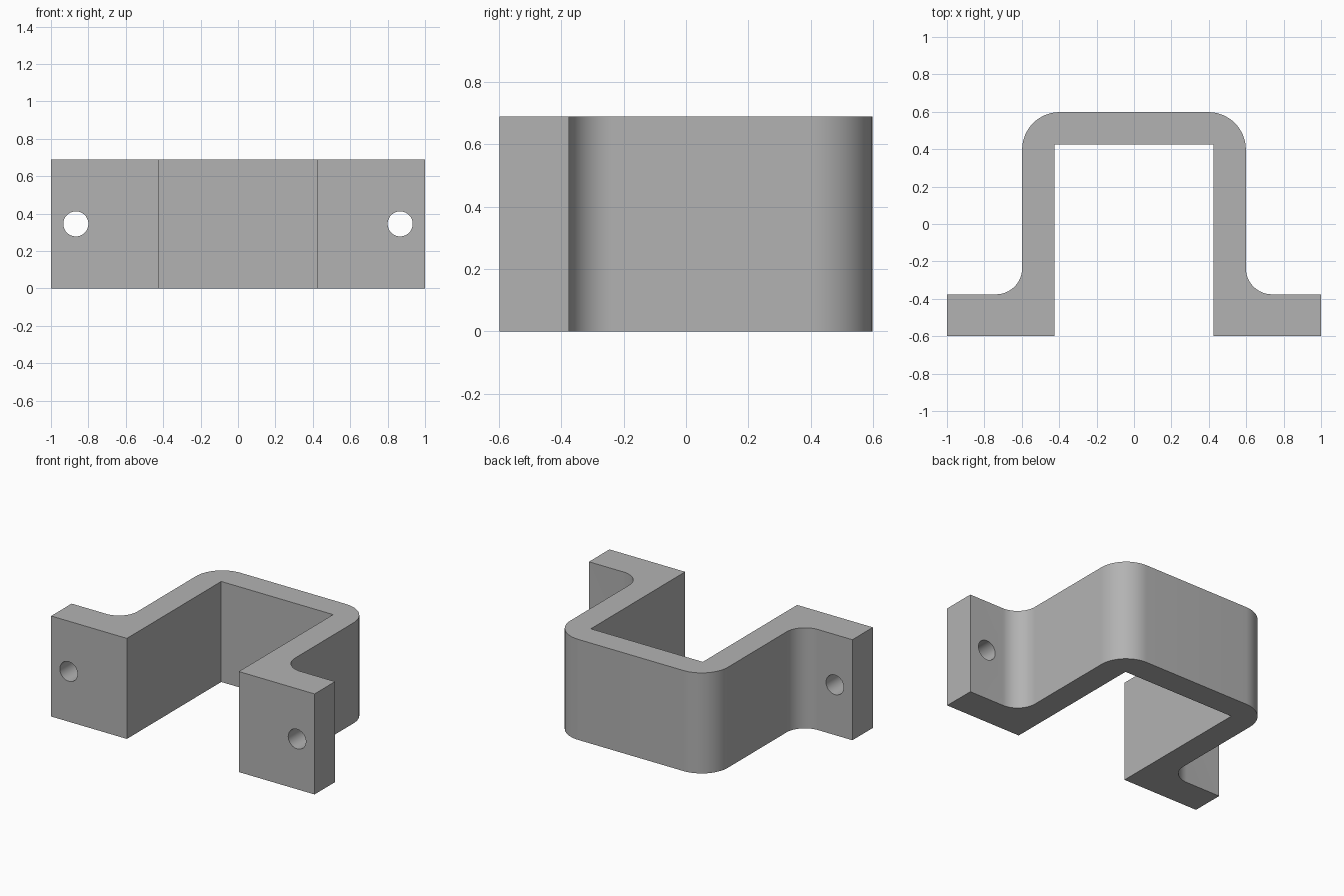
import bpy
import bmesh
from math import cos, sin, pi, radians

if "Cube" in bpy.data.objects:
    bpy.data.objects.remove(bpy.data.objects["Cube"], do_unlink=True)

HEIGHT = 0.69
DEPTH = 0.598       # half depth
OUTER = 0.598       # half width outside the channel
INNER = 0.425       # half width inside the channel
FLANGE_Y = -0.376   # rear face of the mounting flanges
BEND_R = 0.2
FILLET_R = 0.14
HOLE_X, HOLE_R = 0.867, 0.067

grey = bpy.data.materials.new("Plain grey")
grey.use_nodes = True
grey.diffuse_color = (0.45, 0.45, 0.45, 1)
grey.node_tree.nodes["Principled BSDF"].inputs["Base Color"].default_value = (0.45, 0.45, 0.45, 1)


def arc(cx, cy, r, start, end, steps=16):
    angles = [radians(start + (end - start) * i / steps) for i in range(steps + 1)]
    return [(cx + r * cos(a), cy + r * sin(a)) for a in angles]


# Half outline of the clamp, from inner corner round to the outer bend
half = [(INNER, INNER), (INNER, -DEPTH), (1, -DEPTH), (1, FLANGE_Y)]
half += arc(OUTER + FILLET_R, FLANGE_Y + FILLET_R, FILLET_R, 270, 180)
half += arc(OUTER - BEND_R, DEPTH - BEND_R, BEND_R, 0, 90)
outline = half + [(-x, y) for x, y in reversed(half)]

# Bracket body: extruded outline
bm = bmesh.new()
base = bm.faces.new([bm.verts.new((x, y, 0)) for x, y in outline])
top = bmesh.ops.extrude_face_region(bm, geom=[base])["geom"]
bmesh.ops.translate(bm, vec=(0, 0, HEIGHT),
                    verts=[v for v in top if isinstance(v, bmesh.types.BMVert)])
bmesh.ops.recalc_face_normals(bm, faces=bm.faces)
mesh = bpy.data.meshes.new("bracket")
bm.to_mesh(mesh)
bm.free()
mesh.materials.append(grey)
bracket = bpy.data.objects.new("bracket", mesh)
bpy.context.collection.objects.link(bracket)

# Bolt holes through both flanges
for side in (-1, 1):
    bpy.ops.mesh.primitive_cylinder_add(
        vertices=48, radius=HOLE_R, depth=0.6,
        location=(side * HOLE_X, (FLANGE_Y - DEPTH) / 2, HEIGHT / 2),
        rotation=(pi / 2, 0, 0))
    cutter = bpy.context.object
    cutter.name = "hole_cutter"
    cutter.hide_render = True
    cutter.data.materials.append(grey)
    bpy.context.view_layer.objects.active = bracket
    cut = bracket.modifiers.new("bolt_hole", "BOOLEAN")
    cut.operation = "DIFFERENCE"
    cut.solver = "EXACT"
    cut.object = cutter
    bpy.ops.object.modifier_apply(modifier=cut.name)
    bpy.data.objects.remove(cutter, do_unlink=True)

# Smooth bends and holes, sharp edges elsewhere
bpy.ops.object.select_all(action="DESELECT")
bracket.select_set(True)
bpy.context.view_layer.objects.active = bracket
bpy.ops.object.shade_smooth_by_angle(angle=radians(30))
